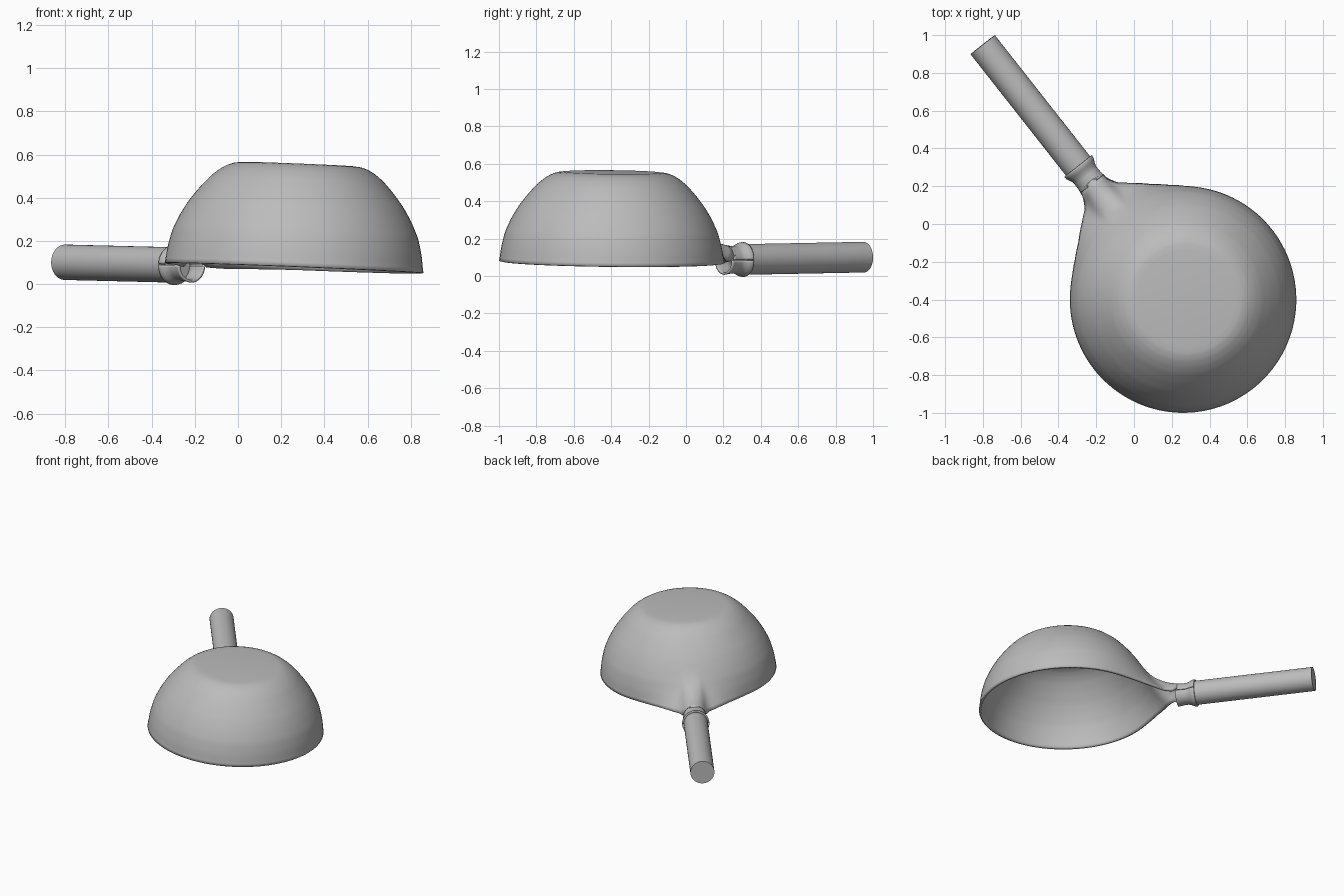
import bpy, bmesh
from math import pi, sin, cos, radians, hypot, sqrt
from mathutils import Matrix, Vector

cube = bpy.data.objects.get("Cube")
if cube:
    bpy.data.objects.remove(cube)

metal = bpy.data.materials.new("grey_metal")
metal.use_nodes = True
GREY = (0.5, 0.5, 0.5, 1)
metal.diffuse_color = GREY
metal.node_tree.nodes["Principled BSDF"].inputs["Base Color"].default_value = GREY

# Shared frame: origin at the rim centre, local x along the handle, rim plane slightly tilted
tilt = Vector((0, 0, 1)).rotation_difference(Vector((0.04, 0.012, 1))).to_matrix().to_4x4()
FRAME = Matrix.Translation((0.26, -0.40, 0.075)) @ tilt @ Matrix.Rotation(radians(128.2), 4, "Z")


def interp(points, x):
    for (x0, y0), (x1, y1) in zip(points, points[1:]):
        if x <= x1:
            return y0 + (y1 - y0) * max(0, (x - x0) / (x1 - x0))
    return points[-1][1]


def smoothstep(a, b, x):
    t = min(1, max(0, (x - a) / (b - a)))
    return t * t * (3 - 2 * t)


def finish(name, bm, thickness=0, angle=40):
    bmesh.ops.recalc_face_normals(bm, faces=bm.faces)
    mesh = bpy.data.meshes.new(name)
    bm.to_mesh(mesh)
    bm.free()
    mesh.materials.append(metal)
    ob = bpy.data.objects.new(name, mesh)
    bpy.context.collection.objects.link(ob)
    ob.matrix_world = FRAME
    if thickness:
        mod = ob.modifiers.new("wall", "SOLIDIFY")
        mod.thickness = thickness
        mod.offset = -1
    bpy.ops.object.select_all(action="DESELECT")
    ob.select_set(True)
    bpy.context.view_layer.objects.active = ob
    bpy.ops.object.shade_smooth_by_angle(angle=radians(angle))
    return ob


def skin(bm, rows, closed):
    for a, b in zip(rows, rows[1:]):
        n = len(a)
        for i in range(n if closed else n - 1):
            j = (i + 1) % n
            bm.faces.new((a[i], a[j], b[j], b[i]))


# Bowl: revolved profile whose lower wall is drawn out into a neck
PROFILE = [(0, 0.60), (0.08, 0.59), (0.16, 0.57), (0.23, 0.538), (0.295, 0.50),
           (0.36, 0.45), (0.415, 0.40), (0.445, 0.363), (0.465, 0.33), (0.477, 0.297), (0.481, 0.26)]
RIM = [(0, 0.80), (5.4, 0.79), (6.1, 0.762), (7.3, 0.737), (9.3, 0.706),
       (15, 0.671), (23, 0.633), (31, 0.612), (39, 0.602), (45, 0.60)]
NECK = [(0.60, 0.08), (0.77, 0.08), (0.80, 0.075), (0.84, 0.074),
        (0.86, 0.08), (0.875, 0.088), (0.885, 0.092), (0.90, 0.093)]
SEGMENTS = 128


def bowl_point(height, radius, k):
    x = 2 * k / SEGMENTS - 1
    theta = pi * abs(x) ** 1.7 * (1 if x > 0 else -1)
    stretch = max(0, 1 - height / 0.3) ** 3
    r = radius + (interp(RIM, abs(theta) * 180 / pi) - 0.60) * stretch
    u, v = r * cos(theta), r * sin(theta)
    w = interp(NECK, u)
    ridge = sqrt(max(0, w * w - v * v)) * smoothstep(0.50, 0.66, u)
    return u, v, hypot(height, ridge)


bm = bmesh.new()
rows = []
for (h0, r0), (h1, r1) in zip(PROFILE, PROFILE[1:]):
    for t in (0, 0.25, 0.5, 0.75):
        h, r = h0 + (h1 - h0) * t, r0 + (r1 - r0) * t
        rows.append([bm.verts.new(bowl_point(h, r, k)) for k in range(SEGMENTS)])
h, r = PROFILE[-1]
rows.append([bm.verts.new(bowl_point(h, r, k)) for k in range(SEGMENTS)])
skin(bm, rows, True)
# soften the polyline profile and the blend into the neck, holding the rim
soft = [v for row in rows[1:-1] for v in row]
for _ in range(3):
    bmesh.ops.smooth_vert(bm, verts=soft, factor=0.5, use_axis_x=True, use_axis_y=True, use_axis_z=True)
bm.faces.new(rows[-1])
finish("bowl", bm, 0.015)


# Neck: two half sleeves with a fine seam, flaring to a collar over the handle
def sleeve(name, start, first):
    bm = bmesh.new()
    rows = []
    steps = 14
    for i in range(steps + 1):
        u = start + (0.90 - start) * i / steps
        w = interp(NECK, u)
        rows.append([bm.verts.new((u, w * cos(a), w * sin(a)))
                     for a in (first + 0.03 + (pi - 0.06) * j / 24 for j in range(25))])
    skin(bm, rows, False)
    ob = finish(name, bm)
    # thicken towards the axis whichever way the faces ended up
    mod = ob.modifiers.new("wall", "SOLIDIFY")
    mod.thickness = 0.012
    face = ob.data.polygons[len(ob.data.polygons) // 2]
    outward = face.normal.y * face.center.y + face.normal.z * face.center.z > 0
    mod.offset = -1 if outward else 1


sleeve("upper_sleeve", 0.78, 0)
sleeve("lower_sleeve", 0.768, pi)

# Handle: plain round bar seated in the collar
bm = bmesh.new()
bmesh.ops.create_cone(bm, cap_ends=True, segments=48, radius1=0.082, radius2=0.082, depth=0.837,
                      matrix=Matrix.Translation((1.2985, 0, 0)) @ Matrix.Rotation(pi / 2, 4, "Y"))
finish("handle", bm)
